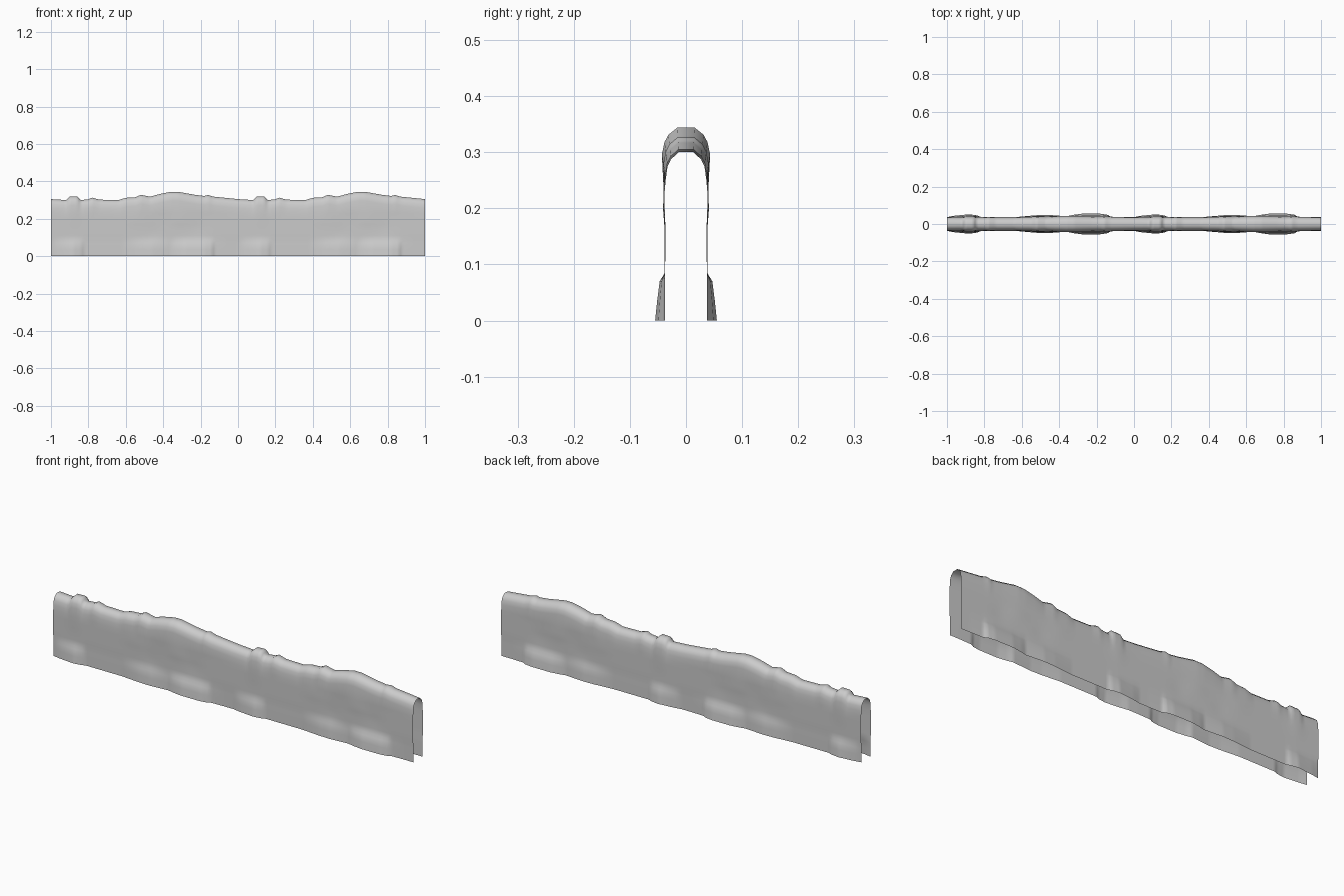
import bpy
import bmesh
import math

cube = bpy.data.objects.get("Cube")
if cube:
    bpy.data.objects.remove(cube)

stone = bpy.data.materials.new("grey stone")
stone.use_nodes = True
GREY = (0.6, 0.6, 0.6, 1)
stone.diffuse_color = GREY
stone.node_tree.nodes["Principled BSDF"].inputs["Base Color"].default_value = GREY

# Ridge height and foot flare along one repeat of the wall
RIDGE = [(0, .305), (.08, .3), (.1, .319), (.14, .32), (.16, .3), (.2, .304), (.22, .313),
         (.26, .302), (.36, .3), (.4, .312), (.45, .315), (.48, .328), (.53, .318), (.58, .332),
         (.64, .344), (.68, .344), (.77, .328), (.82, .322), (.84, .327), (.87, .318), (1, .305)]
FLARE = [(0, 0), (.04, .007), (.12, .015), (.16, .009), (.18, .001), (.38, .001), (.48, .01),
         (.54, .012), (.64, .004), (.67, .011), (.72, .018), (.82, .018), (.86, .012),
         (.875, .002), (.95, 0), (1, 0)]
# Shallow dents and swells: position, height, width, tallness, depth
SWELLS = [(.12, .22, .04, .05, .002), (.45, .2, .06, .03, .002), (.68, .2, .06, .025, .003),
          (.78, .15, .05, .03, -.002), (.55, .13, .05, .03, -.002), (.6, .24, .08, .02, .002)]


def sample(curve, t):
    for (a, va), (b, vb) in zip(curve, curve[1:]):
        if t <= b:
            return va + (vb - va) * (t - a) / (b - a)
    return curve[-1][1]


def swell(t, z):
    return sum(d * math.exp(-((t - a) / w) ** 2 - ((z - c) / h) ** 2)
               for a, c, w, h, d in SWELLS)


def half_section(t):
    top, flare = sample(RIDGE, t), sample(FLARE, t)
    rise = top - .3
    points = []
    # Foot tapers slowly, then steps back to the wall face
    for z, share in ((0, 1), (.035, .8), (.07, .55), (.083, .1)):
        points.append((.037 + flare * share, z))
    for z in (.11, .14, .17, .2, .23):
        points.append((.038 + swell(t, z), z))
    # Rounded crest
    points += [(.036 + .16 * rise, top - .048), (.033 + .12 * rise, top - .026),
               (.027 + .1 * rise, top - .013), (.013 + .05 * rise, top)]
    return points


# Sweep the arched section along the wall
STEPS = 100
bm = bmesh.new()
rows = []
for i in range(2 * STEPS + 1):
    half = half_section((i % STEPS) / STEPS)
    outline = [(-y, z) for y, z in half] + [(y, z) for y, z in reversed(half)]
    rows.append([bm.verts.new((i / STEPS - 1, y, z)) for y, z in outline])
for a, b in zip(rows, rows[1:]):
    for j in range(len(a) - 1):
        bm.faces.new((a[j], b[j], b[j + 1], a[j + 1]))

mesh = bpy.data.meshes.new("wall_shell")
bm.to_mesh(mesh)
bm.free()
mesh.materials.append(stone)
wall = bpy.data.objects.new("wall_shell", mesh)
bpy.context.collection.objects.link(wall)
bpy.context.view_layer.objects.active = wall
wall.select_set(True)
bpy.ops.object.shade_smooth_by_angle(angle=math.radians(60))
